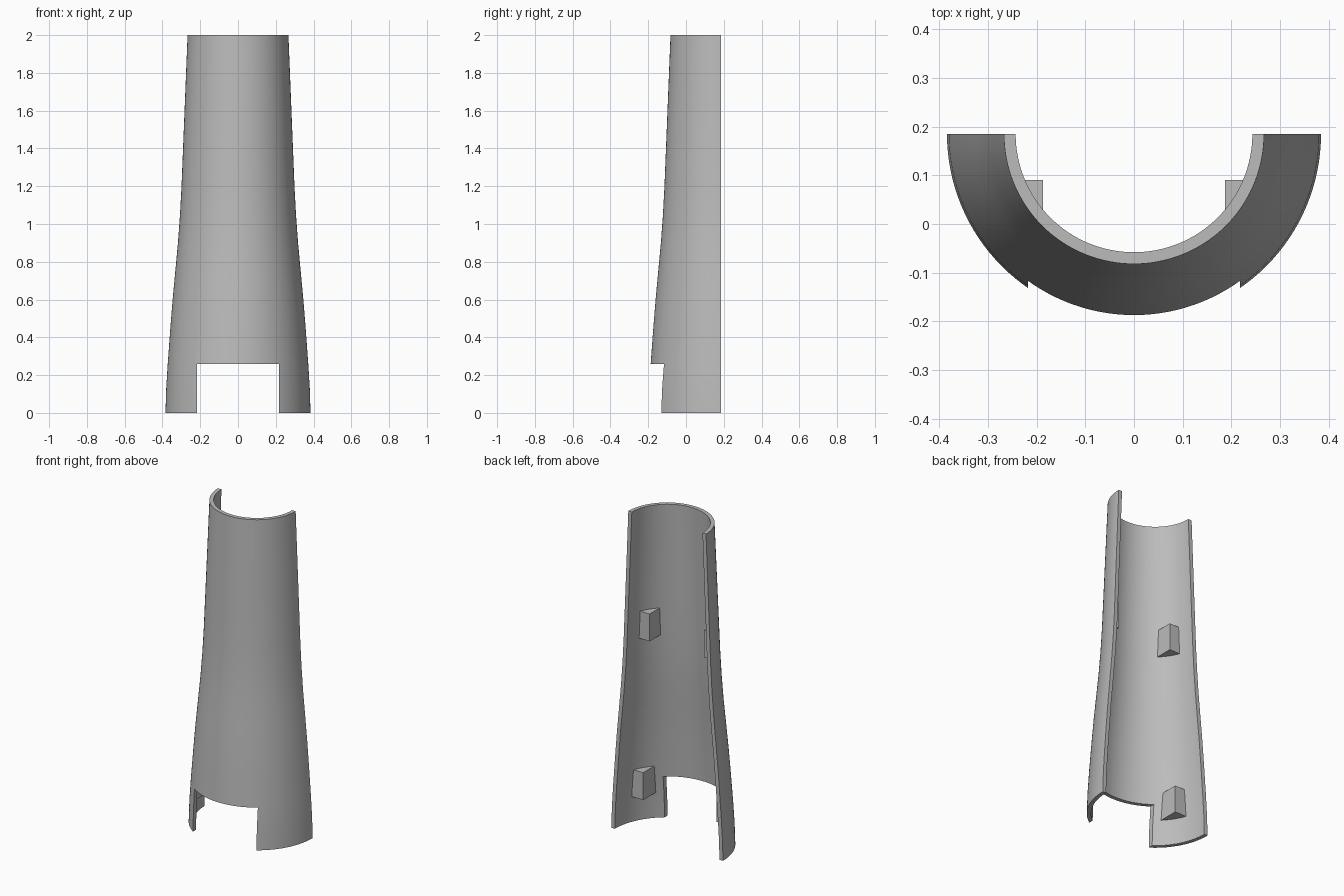
import bpy
import bmesh
import math

cube = bpy.data.objects.get("Cube")
if cube:
    bpy.data.objects.remove(cube, do_unlink=True)

AXIS_Y = 0.185      # the shell is half a tube, cut flat on this plane
WALL = 0.024
PROFILE = [(0, .384), (.13, .380), (.26, .372), (.45, .358), (.6, .346),
           (.75, .332), (.9, .318), (1.05, .307), (1.2, .299), (1.4, .291), (2, .267)]

grey = bpy.data.materials.new("plain_grey")
grey.use_nodes = True
grey.diffuse_color = (0.5, 0.5, 0.5, 1)
grey.node_tree.nodes["Principled BSDF"].inputs["Base Color"].default_value = (0.5, 0.5, 0.5, 1)


def finish(name, bm):
    bmesh.ops.recalc_face_normals(bm, faces=bm.faces)
    mesh = bpy.data.meshes.new(name)
    bm.to_mesh(mesh)
    bm.free()
    mesh.materials.append(grey)
    obj = bpy.data.objects.new(name, mesh)
    bpy.context.collection.objects.link(obj)
    return obj


def radius_at(z):
    for (z0, r0), (z1, r1) in zip(PROFILE, PROFILE[1:]):
        if z <= z1:
            return r0 + (r1 - r0) * (z - z0) / (z1 - z0)


def half_shell(segments=64):
    """Sweep the closed wall section half a turn around the axis."""
    section = PROFILE + [(z, r - WALL) for z, r in reversed(PROFILE)]
    bm = bmesh.new()
    rings = []
    for i in range(segments + 1):
        a = math.pi * i / segments
        rings.append([bm.verts.new((r * math.cos(a), AXIS_Y - r * math.sin(a), z))
                      for z, r in section])
    n = len(section)
    for a, b in zip(rings, rings[1:]):
        for j in range(n):
            k = (j + 1) % n
            bm.faces.new((a[j], a[k], b[k], b[j]))
    # cut ends, as quads between the outer and inner wall
    for ring in (rings[0], rings[-1]):
        for j in range(len(PROFILE) - 1):
            bm.faces.new((ring[j], ring[j + 1], ring[n - 2 - j], ring[n - 1 - j]))
    return finish("half_shell", bm)


def mounting_block(name, side, inner_x, back_y, z0, z1):
    """Wedge with flat back and side faces, its curved face sunk into the wall."""
    r = radius_at((z0 + z1) / 2) - WALL / 2
    a0 = math.asin((AXIS_Y - back_y) / r)
    a1 = math.acos(inner_x / r)
    outline = [(inner_x, back_y)]
    for i in range(9):
        a = a0 + (a1 - a0) * i / 8
        outline.append((r * math.cos(a), AXIS_Y - r * math.sin(a)))
    bm = bmesh.new()
    face = bm.faces.new([bm.verts.new((side * x, y, z0)) for x, y in outline])
    top = bmesh.ops.extrude_face_region(bm, geom=[face])["geom"]
    bmesh.ops.translate(bm, vec=(0, 0, z1 - z0),
                        verts=[v for v in top if isinstance(v, bmesh.types.BMVert)])
    return finish(name, bm)


def cutter_box(name, size, center):
    bm = bmesh.new()
    bmesh.ops.create_cube(bm, size=1)
    bmesh.ops.scale(bm, vec=size, verts=bm.verts)
    bmesh.ops.translate(bm, vec=center, verts=bm.verts)
    return finish(name, bm)


def cutter_hole(name, x, z):
    bm = bmesh.new()
    bmesh.ops.create_cone(bm, cap_ends=True, segments=20, radius1=.009, radius2=.009, depth=.4)
    for v in bm.verts:
        v.co = (v.co.x + x, v.co.z - .03, v.co.y + z)
    return finish(name, bm)


def combine(target, tool, operation):
    mod = target.modifiers.new(operation.lower(), 'BOOLEAN')
    mod.operation = operation
    mod.solver = 'EXACT'
    mod.object = tool
    tool.hide_render = True
    bpy.context.view_layer.update()
    bpy.context.view_layer.objects.active = target
    bpy.ops.object.modifier_apply(modifier=mod.name)
    bpy.data.objects.remove(tool, do_unlink=True)


shell = half_shell()

# front opening at the foot
combine(shell, cutter_box("opening_cutter", (.436, .6, .52), (0, -.1, 0)), 'DIFFERENCE')

# mounting blocks inside, each with two screw holes running front to back
for side in (1, -1):
    for inner_x, back_y, hole_x, mid_z in ((.187, .09, .223, 1.26), (.252, .06, .303, .245)):
        block = mounting_block("mounting_block", side, inner_x, back_y, mid_z - .085, mid_z + .085)
        combine(shell, block, 'UNION')
        for dz in (-.04, .04):
            combine(shell, cutter_hole("screw_hole_cutter", side * hole_x, mid_z + dz), 'DIFFERENCE')

# smooth walls, crisp edges
bpy.ops.object.select_all(action='DESELECT')
shell.select_set(True)
bpy.context.view_layer.objects.active = shell
bpy.ops.object.shade_smooth_by_angle(angle=math.radians(30))
